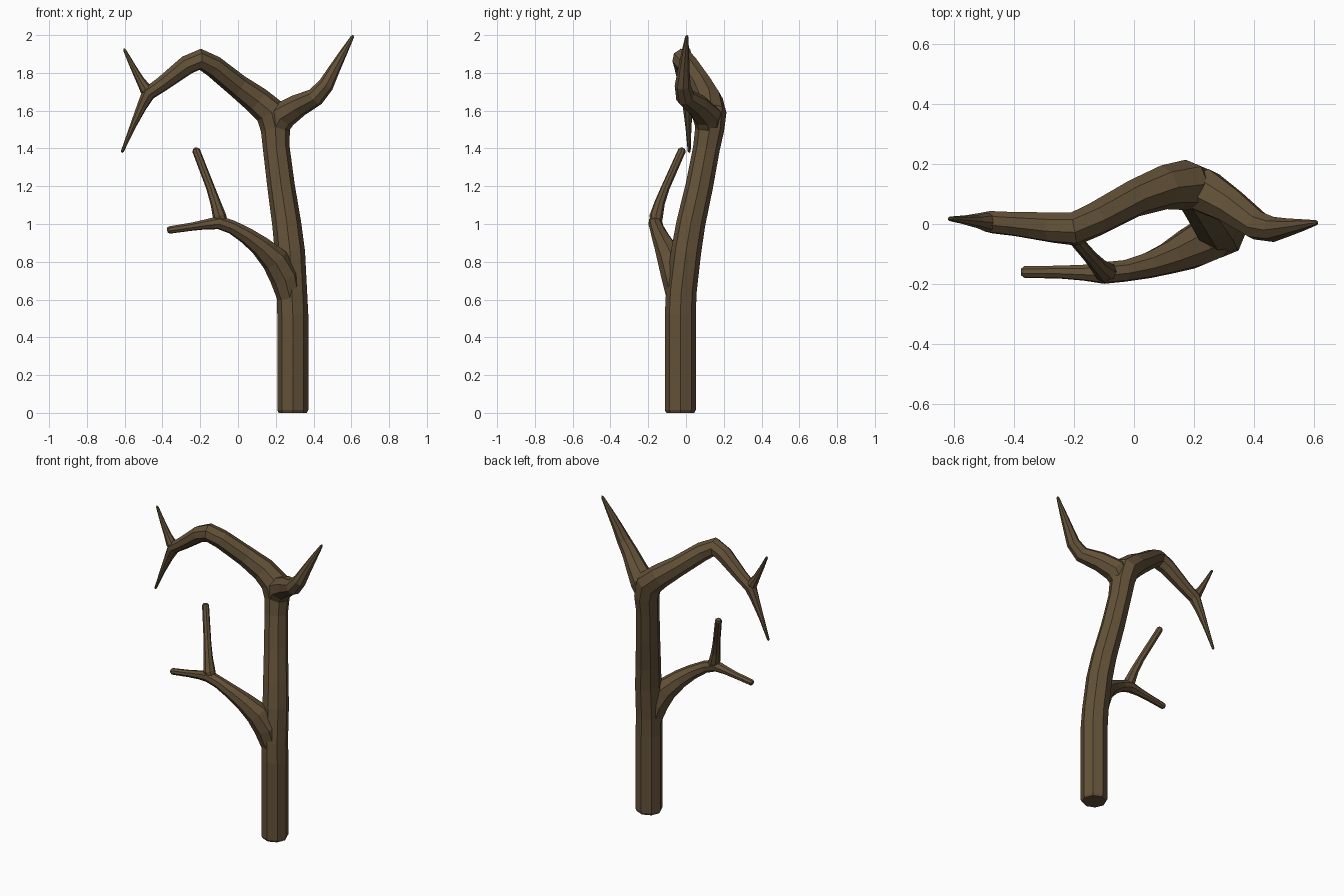
import bpy, bmesh, math
from mathutils import Vector

SIDES = 8
bark = bpy.data.materials.new("bark")
bark.diffuse_color = (0.125, 0.083, 0.040, 1)


def limb(name, pts):
    """Octagonal tube through (x, y, z, radius) stations with parallel-transported rings."""
    c = [Vector(p[:3]) for p in pts]
    bm = bmesh.new()
    rings, u, last = [], Vector((0, -1, 0)), None
    for i, p in enumerate(c):
        a = (p - c[i - 1]).normalized() if i else Vector()
        b = (c[i + 1] - p).normalized() if i < len(c) - 1 else Vector()
        t = (a + b).normalized()
        if last:
            u = last.rotation_difference(t) @ u
        u = (u - t * u.dot(t)).normalized()
        v, last = t.cross(u), t
        rings.append([bm.verts.new(p + pts[i][3] * (math.cos(k * math.tau / SIDES) * u
                      + math.sin(k * math.tau / SIDES) * v)) for k in range(SIDES)])
    for r, s in zip(rings, rings[1:]):
        for k in range(SIDES):
            n = (k + 1) % SIDES
            bm.faces.new((r[k], r[n], s[n], s[k]))
    bm.faces.new(rings[0][::-1])
    bm.faces.new(rings[-1])
    bmesh.ops.recalc_face_normals(bm, faces=bm.faces)
    me = bpy.data.meshes.new(name)
    bm.to_mesh(me)
    bm.free()
    me.materials.append(bark)
    ob = bpy.data.objects.new(name, me)
    bpy.context.collection.objects.link(ob)
    return ob


# trunk continuing into the arched bough and its drooping tip
trunk = limb("dead_tree", [
    (.29, -.03, 0, .074), (.29, -.03, .015, .082), (.29, -.03, .52, .082),
    (.285, -.025, .64, .081), (.275, 0, .85, .08), (.258, .025, 1.0, .077),
    (.228, .07, 1.2, .073), (.203, .108, 1.4, .071), (.198, .125, 1.5, .077),
    (.175, .13, 1.59, .084), (.10, .122, 1.655, .074), (0, .085, 1.73, .063),
    (-.13, .015, 1.835, .058), (-.20, -.017, 1.872, .057), (-.27, -.012, 1.842, .052),
    (-.40, 0, 1.742, .041), (-.475, .006, 1.69, .038), (-.51, .01, 1.62, .027),
    (-.56, .013, 1.51, .016), (-.612, .017, 1.385, .008), (-.615, .017, 1.378, .003)])

branches = [
    # right prong
    limb("right_prong", [
        (.195, .12, 1.50, .065), (.235, .11, 1.575, .077), (.32, .06, 1.628, .062),
        (.41, -.005, 1.673, .050), (.465, -.018, 1.735, .042), (.51, -.012, 1.82, .031),
        (.56, -.004, 1.91, .020), (.605, .004, 1.99, .009), (.61, .005, 2.0, .003)]),
    # upper twig at the end of the bough
    limb("bough_twig", [
        (-.455, .003, 1.69, .026), (-.49, .005, 1.715, .032), (-.52, .008, 1.765, .022),
        (-.56, .012, 1.84, .015), (-.60, .017, 1.92, .008), (-.604, .018, 1.928, .003)]),
    # low branch running out to the left
    limb("low_branch", [
        (.277, -.035, .60, .065), (.245, -.052, .72, .078), (.195, -.078, .81, .073),
        (.12, -.112, .882, .056), (.05, -.137, .935, .045), (-.03, -.156, .983, .037),
        (-.10, -.163, 1.008, .037), (-.17, -.162, .998, .027), (-.25, -.160, .985, .022),
        (-.365, -.160, .968, .020), (-.375, -.160, .967, .012)]),
    # upright twig on the low branch
    limb("low_twig", [
        (-.075, -.158, .99, .026), (-.098, -.158, 1.04, .036), (-.118, -.14, 1.11, .028),
        (-.145, -.11, 1.19, .023), (-.222, -.021, 1.39, .021), (-.226, -.016, 1.40, .012)]),
]

# fuse the branches into one skin
for b in branches:
    m = trunk.modifiers.new("union", 'BOOLEAN')
    m.operation, m.solver, m.object = 'UNION', 'EXACT', b
dg = bpy.context.evaluated_depsgraph_get()
trunk_mesh = bpy.data.meshes.new_from_object(trunk.evaluated_get(dg))
trunk.modifiers.clear()
trunk.data = trunk_mesh
for b in branches:
    bpy.data.objects.remove(b)
